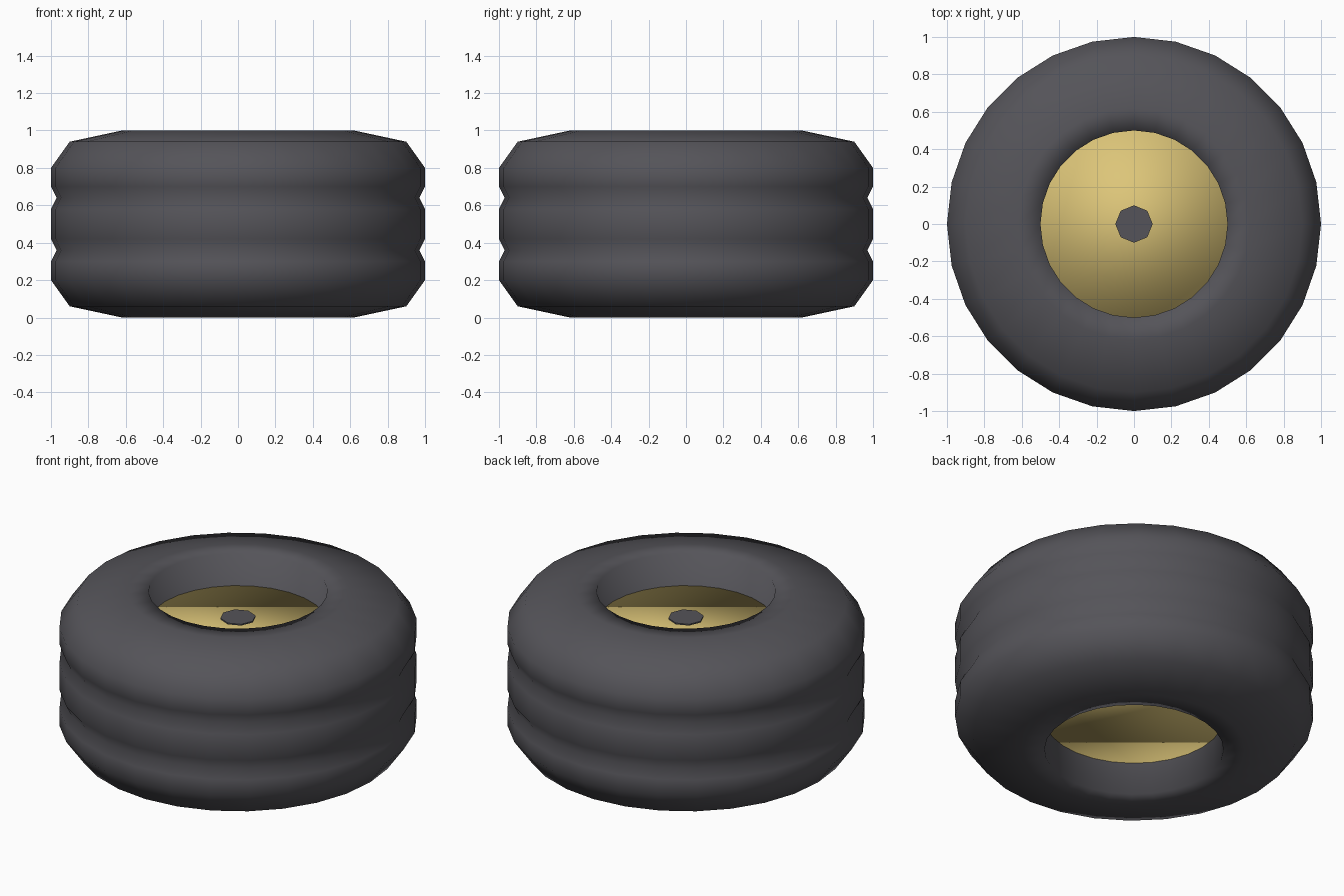
import bpy, bmesh, math

if "Cube" in bpy.data.objects:
    bpy.data.objects.remove(bpy.data.objects["Cube"])

SIDES = 28


def material(name, rgb):
    m = bpy.data.materials.new(name)
    m.diffuse_color = (*rgb, 1)
    m.use_nodes = True
    m.node_tree.nodes["Principled BSDF"].inputs["Base Color"].default_value = m.diffuse_color
    return m


rubber = material("dark_rubber", (0.09, 0.088, 0.1))
gold = material("pale_gold", (0.72, 0.56, 0.19))


def finish(name, bm, mat, smooth):
    bmesh.ops.recalc_face_normals(bm, faces=bm.faces)
    for f in bm.faces:
        f.smooth = smooth
    me = bpy.data.meshes.new(name)
    bm.to_mesh(me)
    bm.free()
    me.materials.append(mat)
    ob = bpy.data.objects.new(name, me)
    bpy.context.collection.objects.link(ob)
    return ob


def lathe(name, profile, mat):
    """Revolve a closed (radius, z) profile around the z axis."""
    bm = bmesh.new()
    rings = []
    for i in range(SIDES):
        a = 2 * math.pi * i / SIDES
        rings.append([bm.verts.new((r * math.cos(a), r * math.sin(a), z)) for r, z in profile])
    n = len(profile)
    for i in range(SIDES):
        a, b = rings[i], rings[(i + 1) % SIDES]
        for j in range(n):
            k = (j + 1) % n
            bm.faces.new((a[j], b[j], b[k], a[k]))
    return finish(name, bm, mat, True)


def cylinder(name, radius, z0, z1, sides, mat, smooth):
    bm = bmesh.new()
    bmesh.ops.create_cone(bm, cap_ends=True, segments=sides, radius1=radius,
                          radius2=radius, depth=z1 - z0)
    bmesh.ops.translate(bm, verts=bm.verts, vec=(0, 0, (z0 + z1) / 2))
    return finish(name, bm, mat, smooth)


# Tyre: upper half of the section, mirrored about z = 0.5, with two tread grooves
upper = [(0.5, 1.0), (0.62, 1.0), (0.9, 0.94), (1.0, 0.8), (1.0, 0.7), (0.97, 0.64), (1.0, 0.58)]
lower = [(r, 1 - z) for r, z in reversed(upper)]
lathe("tyre", upper + lower, rubber)

# Rim: softly shaded drum filling the bore
cylinder("rim", 0.5, 0.2, 0.8, SIDES, gold, True)

# Hub cap: small eight-sided plate in front of the rim
cylinder("hub_cap", 0.1, 0.832, 0.84, 8, rubber, False)
